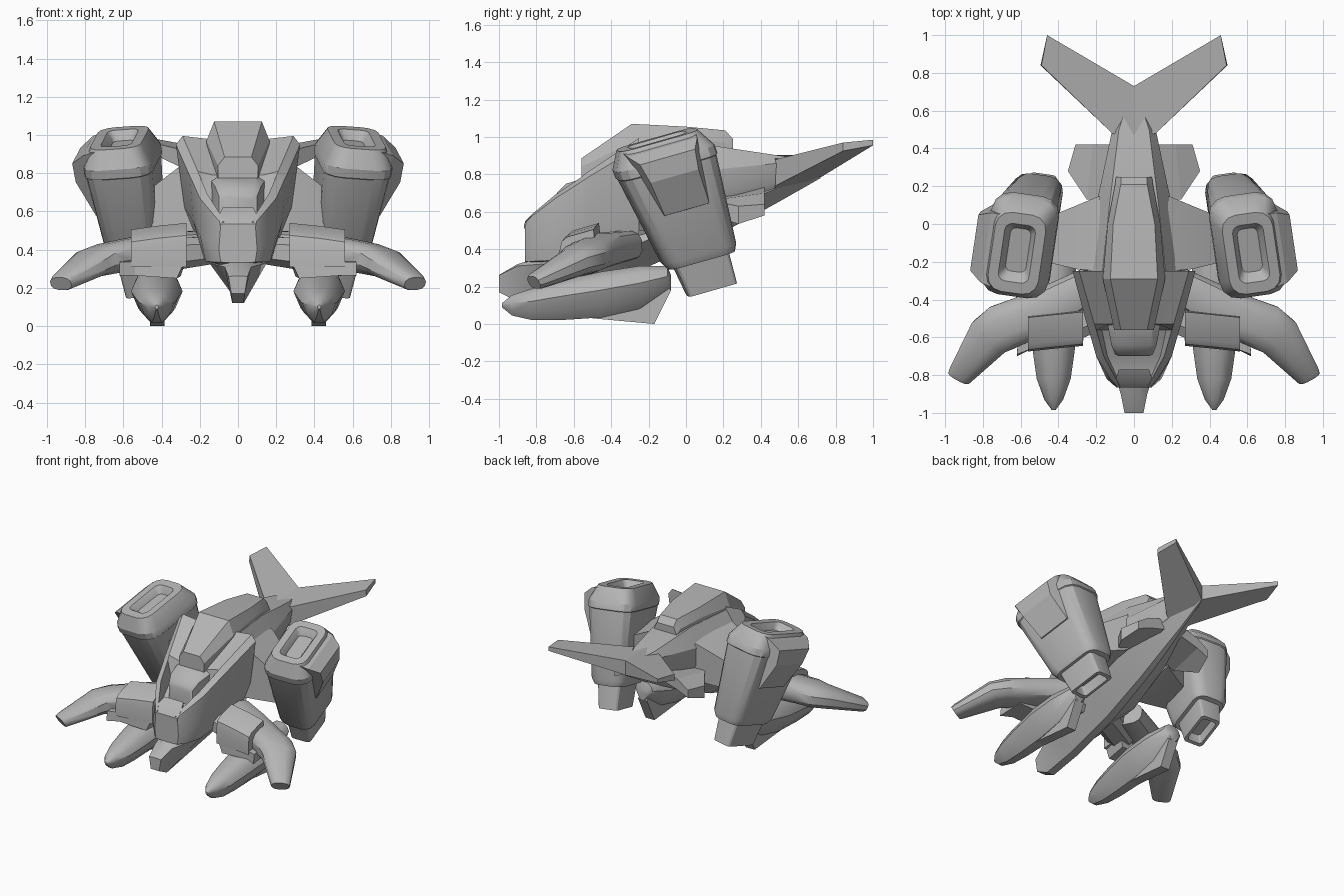
import bpy, bmesh, math
from mathutils import Vector

hull_grey = bpy.data.materials.new("hull_grey")
hull_grey.diffuse_color = (0.46, 0.46, 0.46, 1)


def loft(name, rings, mirror=False, angle=28):
    """Skin a list of equal-length rings, cap both ends."""
    bm = bmesh.new()
    vr = [[bm.verts.new(p) for p in r] for r in rings]
    n = len(vr[0])
    for a, b in zip(vr, vr[1:]):
        for i in range(n):
            j = (i + 1) % n
            bm.faces.new((a[i], a[j], b[j], b[i]))
    bm.faces.new(vr[0])
    bm.faces.new(vr[-1])
    bmesh.ops.recalc_face_normals(bm, faces=bm.faces)
    me = bpy.data.meshes.new(name)
    bm.to_mesh(me)
    bm.free()
    me.materials.append(hull_grey)
    ob = bpy.data.objects.new(name, me)
    bpy.context.collection.objects.link(ob)
    if mirror:
        ob.modifiers.new("mirror", 'MIRROR').use_mirror_merge = False
    bpy.ops.object.select_all(action='DESELECT')
    ob.select_set(True)
    bpy.context.view_layer.objects.active = ob
    bpy.ops.object.shade_smooth_by_angle(angle=math.radians(angle))
    return ob


def sym(y, half):
    """Full ring at y from a half profile of (x, z), running bottom to top."""
    return ([(x, y, z) for x, z in half] +
            [(-x, y, z) for x, z in reversed(half) if x > 0])


def rounded(w, d, r, seg=3):
    """Rounded rectangle outline."""
    pts = []
    for k, (sx, sy) in enumerate(((1, 1), (-1, 1), (-1, -1), (1, -1))):
        for i in range(seg + 1):
            a = math.radians(90 * k + 90 * i / seg)
            pts.append((sx * (w / 2 - r) + r * math.cos(a),
                        sy * (d / 2 - r) + r * math.sin(a)))
    return pts


def tube(path, n=12, power=0.75):
    """Rings of soft-square section along (point, width, height)."""
    rings = []
    for i, (p, w, h) in enumerate(path):
        t = (Vector(path[min(i + 1, len(path) - 1)][0]) -
             Vector(path[max(i - 1, 0)][0])).normalized()
        s = t.cross(Vector((0, 0, 1))).normalized()
        u = s.cross(t)
        ring = []
        for k in range(n):
            a = 2 * math.pi * (k + 0.5) / n
            c, q = math.cos(a), math.sin(a)
            ring.append(Vector(p) + s * (w / 2 * math.copysign(abs(c) ** power, c))
                        + u * (h / 2 * math.copysign(abs(q) ** power, q)))
        rings.append(ring)
    return rings


# Nose hull: broad cheeks behind, sunken cockpit deck in front
loft("nose_hull", [
    sym(-.86, [(0, .33), (.09, .335), (.10, .40), (.09, .54), (.075, .55), (.07, .53)]),
    sym(-.82, [(0, .32), (.13, .335), (.145, .43), (.125, .58), (.095, .59), (.085, .53)]),
    sym(-.70, [(0, .29), (.17, .34), (.20, .48), (.20, .67), (.16, .69), (.14, .57)]),
    sym(-.56, [(0, .32), (.18, .36), (.23, .54), (.24, .76), (.20, .785), (.17, .65)]),
    sym(-.53, [(0, .32), (.18, .37), (.235, .55), (.25, .78), (.21, .81), (.13, .79)]),
    sym(-.25, [(0, .38), (.20, .42), (.28, .62), (.325, .95), (.29, .995), (.16, .98)]),
])

# Rear hull tapering into the tail
loft("rear_hull", [
    sym(-.28, [(0, .37), (.19, .46), (.25, .60), (.25, .84), (.17, .96)]),
    sym(.10, [(0, .49), (.16, .59), (.20, .68), (.20, .82), (.13, .96)]),
    sym(.50, [(0, .66), (.06, .71), (.10, .76), (.115, .86), (.08, .90)]),
    sym(.72, [(0, .785), (.008, .80), (.01, .82), (.012, .85), (.008, .87)]),
])

# Deep keel running from the chin to the tail
loft("keel", [
    sym(-1.0, [(.035, .17), (.05, .26), (.02, .262)]),
    sym(-.90, [(.03, .12), (.07, .31), (.03, .32)]),
    sym(-.65, [(.03, .165), (.15, .33), (.10, .40)]),
    sym(-.25, [(.03, .285), (.21, .43), (.15, .55)]),
    sym(.10, [(.025, .44), (.18, .58), (.12, .66)]),
    sym(.32, [(.02, .555), (.13, .66), (.08, .72)]),
    sym(.50, [(.01, .655), (.08, .73), (.05, .78)]),
    sym(.72, [(.005, .78), (.01, .80), (.005, .82)]),
], angle=35)

# Canopy spine
loft("canopy", [
    sym(-.56, [(.10, .66), (.105, .84), (.07, .885)]),
    sym(-.29, [(.165, .85), (.165, .97), (.125, 1.07)]),
    sym(0, [(.14, .88), (.14, .99), (.11, 1.055)]),
    sym(.21, [(.10, .88), (.10, .97), (.07, 1.035)]),
    sym(.25, [(.095, .86), (.095, .94), (.07, .99)]),
], angle=15)

# Sight block and nose plate on the cockpit deck
loft("cockpit_block", [
    sym(-.70, [(.08, .55), (.08, .66), (.065, .675)]),
    sym(-.69, [(.10, .55), (.10, .68), (.08, .70)]),
    sym(-.64, [(.12, .58), (.12, .73), (.09, .75)]),
    sym(-.53, [(.14, .62), (.14, .76), (.10, .785)]),
])
loft("nose_plate", [
    sym(-.865, [(.09, .51), (.095, .535)]),
    sym(-.83, [(.09, .51), (.10, .58)]),
    sym(-.77, [(.08, .52), (.08, .62)]),
])

# Forked tail fins
loft("tail_fin", [
    [(0, .45, .905), (.115, .48, .88), (.49, .84, .97), (.46, 1.0, .985), (0, .73, .90)],
    [(0, .45, .65), (.11, .48, .74), (.495, .84, .925), (.46, 1.0, .955), (0, .73, .79)],
], mirror=True, angle=10)

# Small rear side fins
loft("side_fin", [
    [(.08, .13, .68), (.08, .42, .74), (.08, .42, .66), (.08, .13, .60)],
    [(.25, .13, .66), (.22, .42, .70), (.22, .42, .62), (.25, .13, .58)],
    [(.35, .28, .63), (.31, .42, .64), (.31, .42, .58), (.35, .28, .535)],
], mirror=True, angle=10)

# Shoulders joining the hull to the engines
loft("engine_shoulder", [
    [(.18, .15, .86), (.18, -.25, .90), (.18, -.26, .50), (.18, .15, .58)],
    [(.30, .10, .79), (.30, -.24, .84), (.30, -.24, .50), (.30, .10, .55)],
    [(.47, .03, .69), (.47, -.20, .71), (.47, -.20, .50), (.47, .03, .52)],
], mirror=True, angle=10)

# Engines: axis leans forward and outward, intake plane slightly flatter
ez = Vector((.143, -.34, .93)).normalized()
ey = Vector((-.14, .95, .27))
ex = Vector((.985, .14, -.07))
origin = Vector((.62, -.155, .985))


def eng(x, y, t):
    return origin + ex * x + ey * y - ez * t


rows = [  # depth below intake, width, length, corner radius
    (.05, .11, .24, .03), (.03, .125, .265, .03), (0, .165, .32, .04),
    (0, .27, .44, .08), (.10, .36, .55, .10),
    (.15, .36, .55, .10), (.155, .35, .535, .10), (.65, .27, .41, .08),
    (.69, .23, .37, .07), (.69, .18, .30, .03), (.86, .15, .27, .025),
    (.86, .11, .22, .02), (.78, .10, .20, .02)]
loft("engine", [[eng(x, y, t) for x, y in rounded(w, d, r)] for t, w, d, r in rows],
     mirror=True)
loft("engine_side_plate", [
    [eng(.10, -.21, .01), eng(.10, .20, .01), eng(.10, .14, .40), eng(.10, -.13, .40)],
    [eng(.17, -.20, .03), eng(.17, .19, .03), eng(.165, .13, .39), eng(.165, -.12, .39)],
    [eng(.24, -.16, .08), eng(.24, .15, .08), eng(.24, .13, .19), eng(.24, -.14, .19)],
], mirror=True, angle=10)

# Forward arms with a bent elbow
loft("arm", tube([
    ((.22, -.32, .42), .20, .16), ((.42, -.43, .40), .24, .18),
    ((.60, -.51, .37), .25, .17), ((.70, -.55, .35), .26, .165),
    ((.765, -.595, .33), .24, .15), ((.92, -.80, .23), .135, .09),
    ((.927, -.813, .222), .125, .075)]), mirror=True, angle=35)


# Sleeve block around each arm root, rounded at the front
def sleeve(x, y, top):
    return [(x, y + .20, .33), (x, y + .18, top + .04), (x, y + .04, top),
            (x, y + .01, top - .025), (x, y, top - .07), (x, y, .31)]


loft("arm_sleeve", [sleeve(.27, -.645, .50), sleeve(.42, -.66, .485),
                    sleeve(.56, -.675, .465)], mirror=True, angle=30)
loft("arm_bracket", [
    [(.32, -.65, .25), (.54, -.66, .265), (.62, -.70, .265), (.61, -.50, .28), (.30, -.48, .26)],
    [(.27, -.64, .36), (.54, -.66, .335), (.62, -.69, .335), (.60, -.48, .35), (.26, -.46, .38)],
], mirror=True, angle=10)
loft("arm_link", tube([((.10, -.42, .40), .22, .14), ((.34, -.52, .38), .22, .18)], 8),
     mirror=True)


# Weapon pods under the arms, with a flared upper half
def pod(y, w, low, high):
    mid = low + (high - low) * .6
    half = [(.15, low), (.36, low + (mid - low) * .4), (.5, mid),
            (.40, mid + (high - mid) * .6), (.18, high)]
    full = half + [(-x, z) for x, z in reversed(half)]
    return [(.425 + x * w, y, z) for x, z in full]


loft("pod", [pod(-.985, .02, .09, .11), pod(-.93, .10, .045, .155),
             pod(-.82, .18, .02, .19), pod(-.68, .22, .02, .23),
             pod(-.45, .27, .035, .28), pod(-.25, .24, .08, .31),
             pod(-.10, .15, .17, .31), pod(-.08, .09, .18, .26)], mirror=True, angle=35)
loft("pod_keel", [
    [(x, -.50, .03), (x, -.17, 0), (x, -.08, .18), (x, -.14, .25), (x, -.45, .2)]
    for x in (.385, .46)], mirror=True, angle=10)
